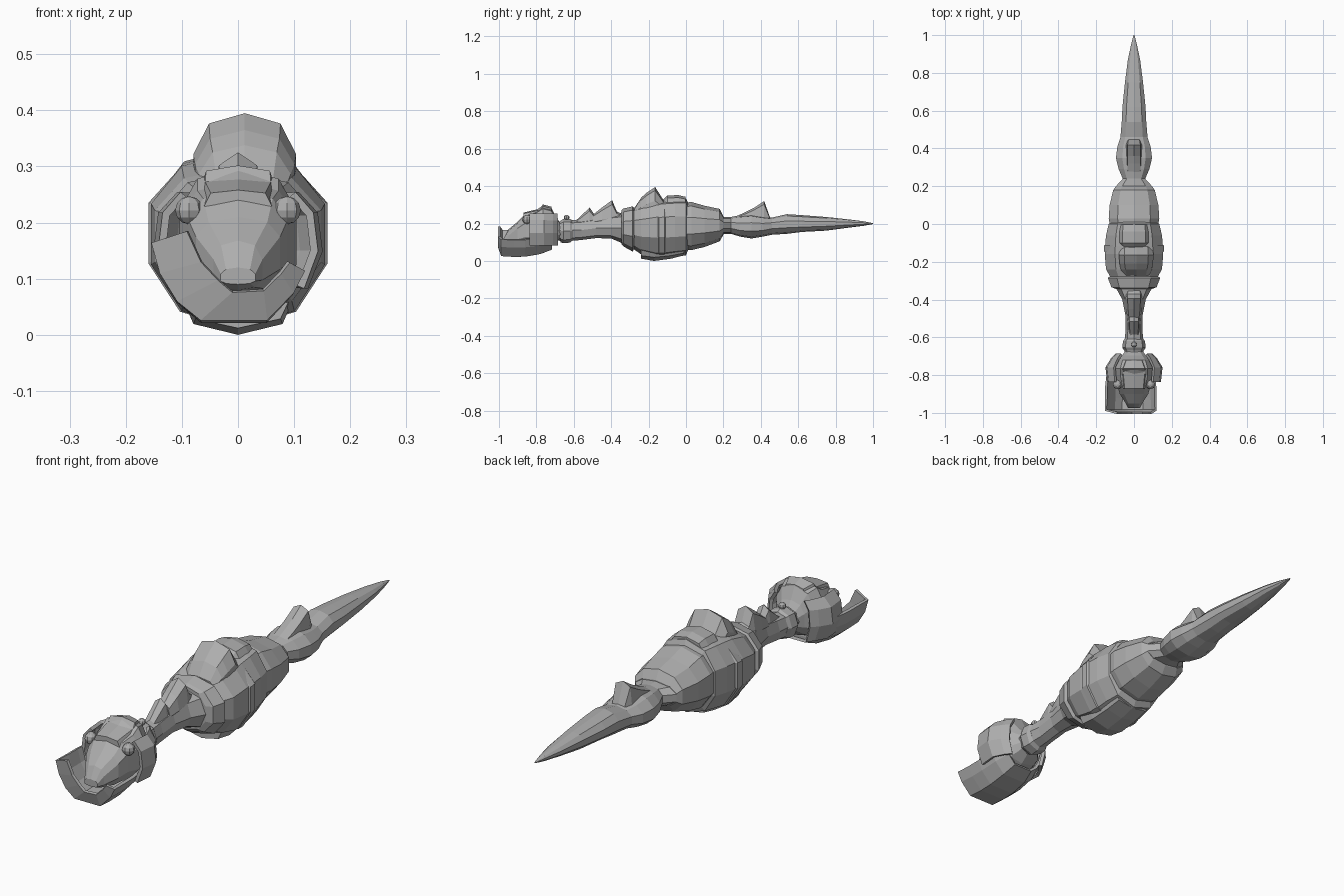
import bpy, bmesh, math
from mathutils import Vector

stone = bpy.data.materials.new("stone_grey")
stone.diffuse_color = (0.42, 0.42, 0.42, 1)


def finish(name, bm):
    bmesh.ops.recalc_face_normals(bm, faces=bm.faces)
    me = bpy.data.meshes.new(name)
    bm.to_mesh(me)
    bm.free()
    me.materials.append(stone)
    ob = bpy.data.objects.new(name, me)
    bpy.context.collection.objects.link(ob)
    return ob


def loft(name, stations, n=10, p=0.9, cx=0.0):
    """Faceted tube along y; station = (y, half width, bottom, top, height of widest point)."""
    bm = bmesh.new()
    rings = []
    for y, hw, zb, zt, zw in stations:
        ring = []
        for i in range(n):
            a = math.pi / 2 + 2 * math.pi * i / n
            c, s = math.cos(a), math.sin(a)
            x = cx + hw * math.copysign(abs(c) ** p, c)
            z = zw + (zt - zw if s > 0 else zw - zb) * math.copysign(abs(s) ** p, s)
            ring.append(bm.verts.new((x, y, z)))
        rings.append(ring)
    for a, b in zip(rings, rings[1:]):
        for i in range(n):
            j = (i + 1) % n
            bm.faces.new((a[i], a[j], b[j], b[i]))
    bm.faces.new(rings[0])
    bm.faces.new(rings[-1])
    return finish(name, bm)


def sheet(name, rows, thick):
    """Open grid of points with thickness."""
    bm = bmesh.new()
    vs = [[bm.verts.new(q) for q in r] for r in rows]
    for a, b in zip(vs, vs[1:]):
        for i in range(len(a) - 1):
            bm.faces.new((a[i], a[i + 1], b[i + 1], b[i]))
    ob = finish(name, bm)
    m = ob.modifiers.new("thickness", 'SOLIDIFY')
    m.thickness = thick
    m.offset = 0
    return ob


def knob(name, loc, r):
    bm = bmesh.new()
    bmesh.ops.create_uvsphere(bm, u_segments=8, v_segments=6, radius=r)
    bmesh.ops.translate(bm, verts=bm.verts, vec=Vector(loc))
    return finish(name, bm)


# Tail, tapering to a point
loft("tail", [(.17, .085, .14, .24, .19), (.20, .10, .145, .235, .19), (.24, .062, .145, .235, .19),
              (.29, .085, .13, .245, .18), (.35, .10, .12, .25, .18), (.41, .092, .13, .24, .18),
              (.46, .075, .14, .232, .19), (.54, .068, .145, .25, .195), (.62, .064, .155, .245, .195),
              (.75, .050, .162, .235, .198), (.87, .034, .178, .222, .20),
              (.95, .016, .188, .212, .20), (1.0, .003, .197, .202, .20)])
loft("tail_fin", [(.26, .04, .18, .235, .20), (.32, .042, .18, .262, .21), (.36, .042, .18, .282, .22),
                  (.418, .042, .18, .32, .23), (.45, .035, .18, .23, .20)], n=8, p=.6)

# Rear body
loft("rear_body", [(-.03, .13, .06, .31, .19), (.03, .14, .058, .315, .19), (.10, .135, .075, .295, .19),
                   (.18, .115, .105, .278, .19), (.20, .10, .14, .24, .19)])

# Middle body with its rim and overlapping plates
loft("middle_body", [(-.29, .125, .07, .28, .18), (-.24, .155, .035, .30, .18), (-.16, .162, .012, .325, .185),
                     (-.12, .160, .012, .33, .185), (-.06, .155, .022, .335, .185), (0, .14, .03, .335, .185),
                     (.012, .12, .06, .31, .185)])
loft("middle_band", [(-.155, .155, .03, .31, .19), (-.145, .167, .01, .31, .19),
                     (-.115, .167, .01, .32, .19), (-.105, .155, .03, .32, .19)])
loft("belly_plate", [(-.24, .10, .012, .12, .08), (-.17, .105, .0, .12, .08), (-.08, .10, .012, .12, .08),
                     (-.01, .095, .03, .12, .08)], n=8, p=.8)
loft("back_hump", [(-.275, .075, .2, .285, .24), (-.24, .085, .2, .338, .25), (-.21, .092, .2, .365, .26),
                   (-.165, .095, .2, .395, .27), (-.12, .09, .2, .325, .25)], p=.75, cx=.012)
loft("back_plate", [(-.125, .075, .2, .325, .25), (-.10, .09, .2, .35, .26), (-.04, .09, .2, .352, .26),
                    (-.003, .085, .2, .343, .26)], p=.75)

# Collar in front of the body
loft("body_collar", [(-.345, .095, .09, .27, .175), (-.335, .125, .078, .28, .175),
                     (-.285, .145, .05, .292, .175), (-.275, .13, .07, .28, .175)])

# Neck with crest and small collars
loft("neck", [(-.70, .05, .11, .21, .16), (-.64, .052, .105, .215, .165), (-.56, .044, .112, .222, .165),
              (-.48, .046, .122, .235, .175), (-.40, .062, .12, .25, .175), (-.33, .10, .09, .26, .175)], n=8)
loft("neck_crest_rear", [(-.50, .035, .18, .245, .21), (-.45, .042, .18, .285, .22), (-.395, .045, .18, .325, .23),
                         (-.37, .045, .18, .265, .22), (-.34, .04, .18, .25, .21)], n=8, p=.8)
loft("neck_crest_front", [(-.59, .028, .17, .215, .19), (-.515, .032, .17, .285, .21),
                          (-.485, .03, .17, .24, .2)], n=8, p=.8)
loft("neck_collar", [(-.67, .052, .10, .215, .16), (-.655, .062, .095, .225, .16),
                     (-.62, .058, .098, .225, .16), (-.605, .048, .11, .215, .16)], n=8)
knob("neck_knob", (0, -.638, .232), .015)

# Upper head
loft("upper_head", [(-.975, .032, .09, .12, .10), (-.95, .045, .08, .168, .11), (-.90, .078, .07, .21, .15),
                    (-.855, .092, .07, .255, .17), (-.80, .108, .06, .272, .17), (-.765, .108, .06, .297, .17),
                    (-.72, .09, .08, .285, .165), (-.695, .065, .10, .235, .16), (-.67, .045, .12, .2, .16)],
     p=.75)
loft("brow_plate", [(-.87, .06, .2, .258, .23), (-.78, .072, .2, .28, .24), (-.765, .07, .2, .302, .25),
                    (-.72, .05, .2, .29, .24)], n=8, p=.6)

# Eyes and cheek guards on both sides
for side, label in ((-1, "left"), (1, "right")):
    knob(label + "_eye", (side * .087, -.85, .222), .025)
    sheet(label + "_cheek", [[(side * x * k, y, z) for x, z in ((.10, .25), (.132, .215), (.14, .15), (.115, .085))]
                             for y, k in ((-.835, .97), (-.76, 1.03), (-.715, .83), (-.69, .65))], .014)

# Scoop-shaped lower jaw, higher on its left rim
lip = [(-.09, -1, .185), (-.065, -1, .13), (-.035, -1, .098), (-.01, -1, .077),
       (.045, -1, .08), (.075, -1, .11), (.09, -1, .13)]
bowl = [(-.15, .165), (-.135, .11), (-.105, .06), (-.065, .027), (.05, .027), (.095, .075), (.115, .115)]
rows = [lip]
for y, k, lift in ((-.985, 1, .004), (-.92, .98, 0), (-.86, .98, .002), (-.78, .92, .018), (-.72, .72, .045)):
    rows.append([(x * k, y, z + lift * (1 - z / .18)) for x, z in bowl])
sheet("lower_jaw", rows, .012)
